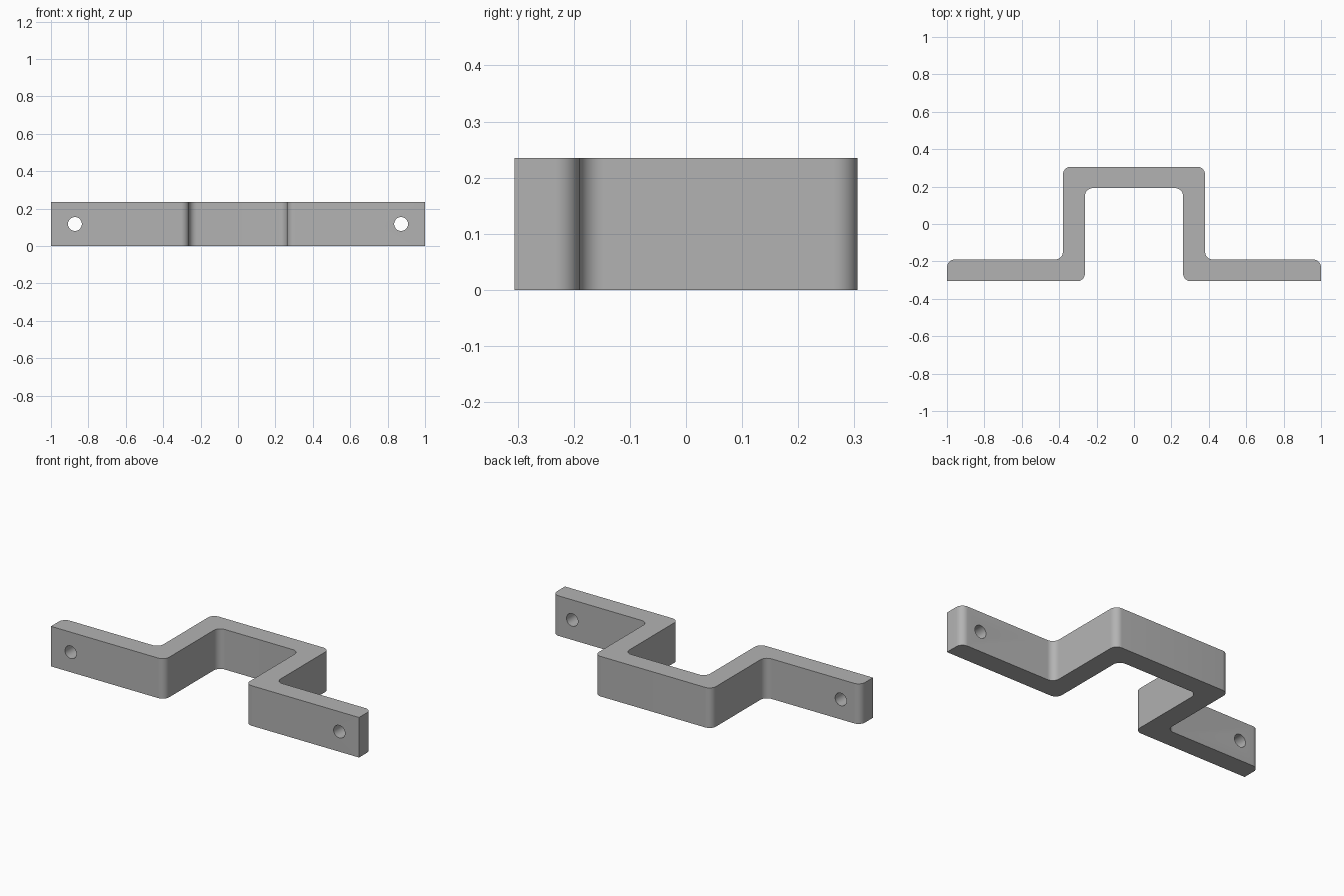
import bpy
import math
from mathutils import Vector

HEIGHT, RADIUS, STEPS = 0.235, 0.042, 10

cube = bpy.data.objects.get("Cube")
if cube:
    bpy.data.objects.remove(cube, do_unlink=True)

steel = bpy.data.materials.new("grey steel")
steel.use_nodes = True
color = (0.45, 0.45, 0.45, 1)
steel.diffuse_color = color
steel.node_tree.nodes["Principled BSDF"].inputs["Base Color"].default_value = color


def round_corner(before, corner, after):
    """Arc points of a right-angled corner."""
    a = (before - corner).normalized() * RADIUS
    b = (after - corner).normalized() * RADIUS
    center = corner + a + b
    angles = [math.pi / 2 * i / STEPS for i in range(STEPS + 1)]
    return [center - b * math.cos(t) - a * math.sin(t) for t in angles]


# Half of the strap outline: x, y, rounded
half = [
    (0.262, 0.192, True), (0.262, -0.306, True), (1, -0.306, False),
    (1, -0.19, True), (0.38, -0.19, True), (0.38, 0.306, True),
]
corners = half + [(-x, y, r) for x, y, r in reversed(half)]
points = [Vector((x, y)) for x, y, _ in corners]
outline = []
for i, (_, _, rounded) in enumerate(corners):
    if rounded:
        outline += round_corner(points[i - 1], points[i], points[(i + 1) % len(points)])
    else:
        outline.append(points[i])

# Extrude the outline into the bracket
n = len(outline)
verts = [(p.x, p.y, z) for z in (0, HEIGHT) for p in outline]
faces = [tuple(reversed(range(n))), tuple(range(n, 2 * n))]
faces += [(i, (i + 1) % n, (i + 1) % n + n, i + n) for i in range(n)]
mesh = bpy.data.meshes.new("bracket")
mesh.from_pydata(verts, [], faces)
mesh.materials.append(steel)
bracket = bpy.data.objects.new("bracket", mesh)
bpy.context.collection.objects.link(bracket)

# Screw holes through both flanges
for side in (-1, 1):
    bpy.ops.mesh.primitive_cylinder_add(
        vertices=32, radius=0.037, depth=0.3,
        location=(side * 0.872, -0.25, HEIGHT / 2), rotation=(math.pi / 2, 0, 0))
    cutter = bpy.context.object
    cutter.name = "hole_cutter"
    cutter.hide_render = True
    cutter.data.materials.append(steel)
    hole = bracket.modifiers.new("screw_hole", "BOOLEAN")
    hole.operation = "DIFFERENCE"
    hole.solver = "EXACT"
    hole.object = cutter
    bpy.context.view_layer.objects.active = bracket
    bpy.ops.object.modifier_apply(modifier=hole.name)
    bpy.data.objects.remove(cutter, do_unlink=True)

# Smooth bends with sharp rims
bpy.ops.object.select_all(action="DESELECT")
bracket.select_set(True)
bpy.context.view_layer.objects.active = bracket
bpy.ops.object.shade_smooth_by_angle(angle=math.radians(30))
